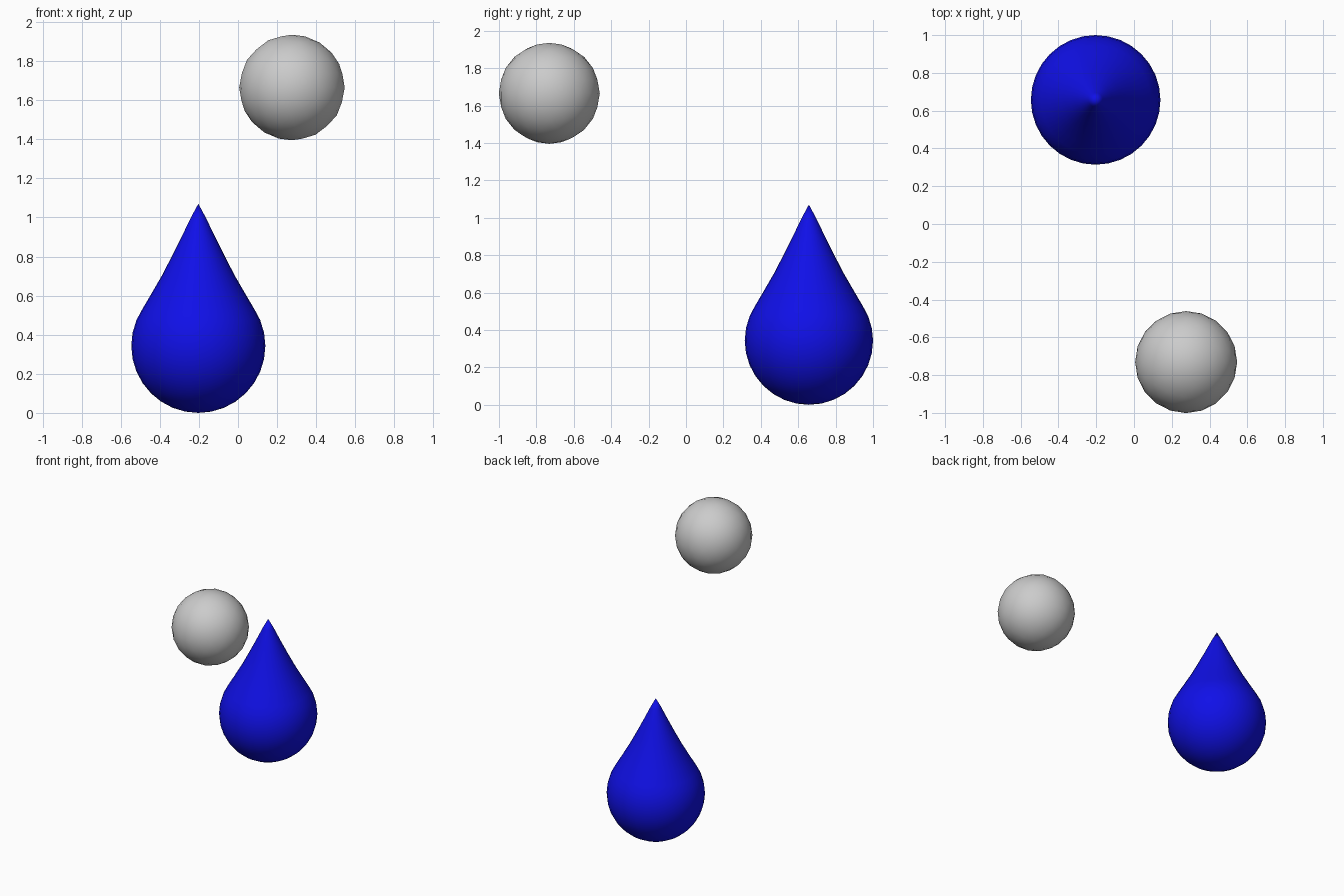
import bpy
import bmesh
from math import sin, cos, pi, radians

if "Cube" in bpy.data.objects:
    bpy.data.objects.remove(bpy.data.objects["Cube"])


def finish(name, bm, color=None):
    bmesh.ops.recalc_face_normals(bm, faces=bm.faces[:])
    mesh = bpy.data.meshes.new(name)
    bm.to_mesh(mesh)
    bm.free()
    mesh.shade_smooth()
    obj = bpy.data.objects.new(name, mesh)
    bpy.context.collection.objects.link(obj)
    if color:
        mat = bpy.data.materials.new(name + "_color")
        mat.diffuse_color = color
        mat.use_nodes = True
        mat.node_tree.nodes["Principled BSDF"].inputs["Base Color"].default_value = mat.diffuse_color
        mesh.materials.append(mat)
    return obj


# Teardrop: round bowl, then a slightly concave taper to a sharp tip
R, SEGMENTS = 0.343, 32
bowl = [(R * sin(a), R - R * cos(a)) for a in (radians(11.25) * i for i in range(11))]
taper = [(0.29, 0.525), (0.243, 0.605), (0.188, 0.70), (0.136, 0.80), (0.086, 0.90), (0.038, 1.0)]
profile = bowl + taper + [(0.0, 1.07)]

bm = bmesh.new()
verts = [bm.verts.new((r, 0, z)) for r, z in profile]
edges = [bm.edges.new(pair) for pair in zip(verts, verts[1:])]
bmesh.ops.spin(bm, geom=verts + edges, axis=(0, 0, 1), cent=(0, 0, 0),
               angle=2 * pi, steps=SEGMENTS, use_duplicate=False)
bmesh.ops.remove_doubles(bm, verts=bm.verts[:], dist=0.0005)
drop = finish("teardrop", bm, (0.005, 0.005, 0.8, 1))
drop.location = (-0.203, 0.657, 0)

# Floating ball
bm = bmesh.new()
bmesh.ops.create_icosphere(bm, subdivisions=3, radius=0.27)
ball = finish("ball", bm)
ball.location = (0.276, -0.731, 1.665)
